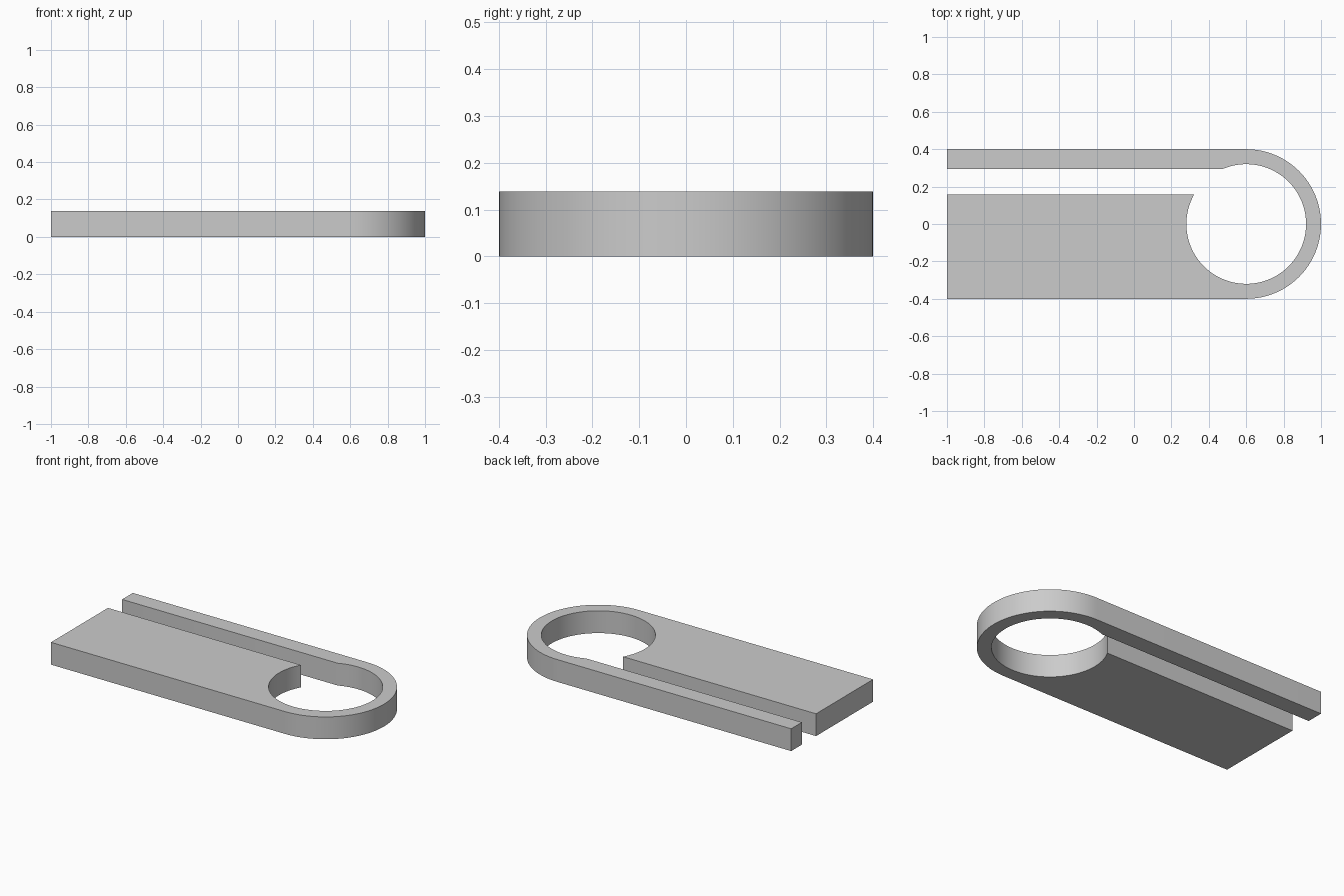
import bpy, bmesh
from math import cos, sin, asin, pi

if "Cube" in bpy.data.objects:
    bpy.data.objects.remove(bpy.data.objects["Cube"])

HEIGHT = 0.138
CX, OUTER, INNER = 0.6, 0.4, 0.32      # rounded end and round hole
SLOT_LOW, SLOT_HIGH = 0.157, 0.295     # slot leading into the hole
LEFT = -1.0


def arc(radius, start, end, steps):
    return [(CX + radius * cos(start + (end - start) * i / steps),
             radius * sin(start + (end - start) * i / steps))
            for i in range(steps + 1)]


# Outline: outer edge around the round end, then slot and hole
outline = [(LEFT, -OUTER)]
outline += arc(OUTER, -pi / 2, pi / 2, 48)
outline += [(LEFT, OUTER), (LEFT, SLOT_HIGH)]
outline += arc(INNER, pi - asin(SLOT_HIGH / INNER),
               -pi - asin(SLOT_LOW / INNER) * 1.0, 84)
outline += [(LEFT, SLOT_LOW)]

# Extrude the outline into a flat plate
bm = bmesh.new()
base = bm.faces.new([bm.verts.new((x, y, 0)) for x, y in outline])
top = bmesh.ops.extrude_face_region(bm, geom=[base], use_keep_orig=True)
bmesh.ops.translate(bm, vec=(0, 0, HEIGHT),
                    verts=[v for v in top["geom"] if isinstance(v, bmesh.types.BMVert)])
bmesh.ops.recalc_face_normals(bm, faces=bm.faces)
mesh = bpy.data.meshes.new("slotted_plate")
bm.to_mesh(mesh)
bm.free()

plate = bpy.data.objects.new("slotted_plate", mesh)
bpy.context.collection.objects.link(plate)
grey = bpy.data.materials.new("plain grey")
grey.diffuse_color = (0.6, 0.6, 0.6, 1)
grey.use_nodes = True
grey.node_tree.nodes["Principled BSDF"].inputs["Base Color"].default_value = grey.diffuse_color
mesh.materials.append(grey)

# Smooth curved walls, keep the rims sharp
bpy.context.view_layer.objects.active = plate
plate.select_set(True)
bpy.ops.object.shade_smooth_by_angle(angle=pi / 6)
